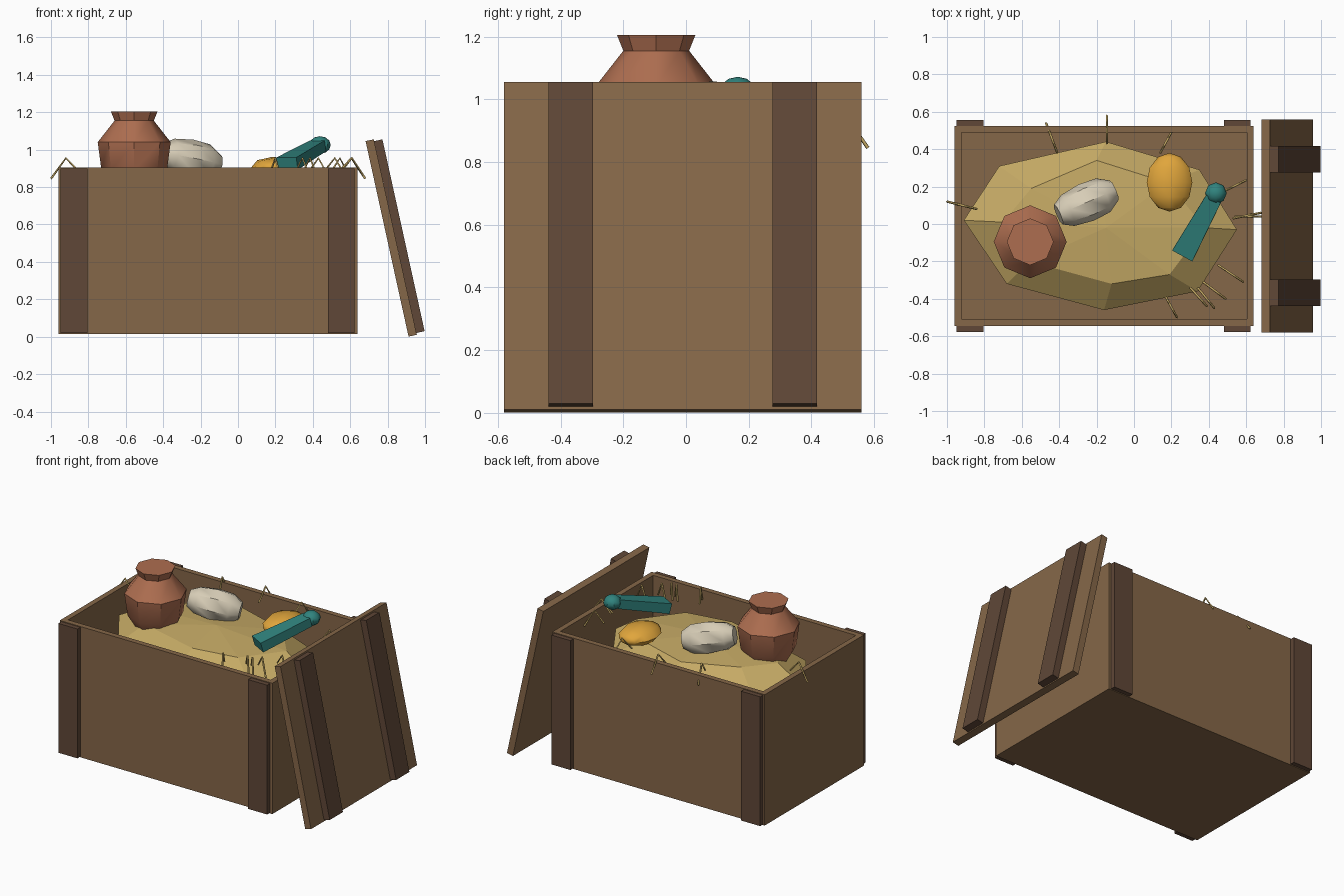
import bpy, bmesh
from math import radians, cos, sin, tau
from mathutils import Matrix, Vector

if "Cube" in bpy.data.objects:
    bpy.data.objects.remove(bpy.data.objects["Cube"])


def material(name, rgb):
    m = bpy.data.materials.new(name)
    m.diffuse_color = (*rgb, 1)
    m.use_nodes = True
    m.node_tree.nodes["Principled BSDF"].inputs["Base Color"].default_value = m.diffuse_color
    return m


WOOD = material("wood", (.235, .135, .065))
DARK = material("dark_wood", (.115, .063, .038))
STRAW = material("straw", (.56, .40, .13))
CLAY = material("clay", (.42, .155, .08))
IVORY = material("ivory", (.68, .61, .47))
AMBER = material("amber", (.75, .38, .045))
TEAL = material("teal", (.03, .23, .21))


def finish(name, bm, mat, matrix=Matrix(), smooth=None):
    bmesh.ops.recalc_face_normals(bm, faces=bm.faces)
    me = bpy.data.meshes.new(name)
    bm.to_mesh(me)
    bm.free()
    me.materials.append(mat)
    ob = bpy.data.objects.new(name, me)
    ob.matrix_world = matrix
    bpy.context.collection.objects.link(ob)
    if smooth:
        bpy.ops.object.select_all(action='DESELECT')
        ob.select_set(True)
        bpy.context.view_layer.objects.active = ob
        bpy.ops.object.shade_smooth_by_angle(angle=radians(smooth))
    return ob


def box(name, centre, size, mat, tilt=0):
    bm = bmesh.new()
    bmesh.ops.create_cube(bm, size=1, matrix=Matrix.Diagonal((*size, 1)))
    return finish(name, bm, mat, Matrix.Translation(centre) @ Matrix.Rotation(tilt, 4, 'Y'))


def lathe(name, profile, mat, matrix, sides=8, smooth=40):
    """Revolve (radius, z) points into a closed low-poly solid."""
    bm = bmesh.new()
    rings = [[bm.verts.new((r * cos(tau * i / sides), r * sin(tau * i / sides), z))
              for i in range(sides)] for r, z in profile]
    for a, b in zip(rings, rings[1:]):
        for i in range(sides):
            j = (i + 1) % sides
            bm.faces.new((a[i], a[j], b[j], b[i]))
    bm.faces.new(rings[0])
    bm.faces.new(rings[-1])
    return finish(name, bm, mat, matrix, smooth)


def ball(name, centre, scale, mat, turn=Matrix(), rings=6):
    bm = bmesh.new()
    bmesh.ops.create_uvsphere(bm, u_segments=8, v_segments=rings, radius=1,
                              matrix=Matrix.Diagonal((*scale, 1)) @ turn)
    return finish(name, bm, mat, Matrix.Translation(centre), 40)


# Crate: box with an inset, hollowed top
bm = bmesh.new()
bmesh.ops.create_cube(bm, size=1, matrix=Matrix.Translation((-.16, -.01, .46))
                      @ Matrix.Diagonal((1.6, 1.07, .89, 1)))
top = max(bm.faces, key=lambda f: f.calc_center_median().z)
bmesh.ops.inset_region(bm, faces=[top], thickness=.052)
hole = bmesh.ops.extrude_face_region(bm, geom=[top])
bmesh.ops.translate(bm, vec=(0, 0, -.83),
                    verts=[v for v in hole["geom"] if isinstance(v, bmesh.types.BMVert)])
if top.is_valid:
    bm.faces.remove(top)
finish("crate", bm, WOOD)

# Corner battens on the front and back
for x, sx in ((-.877, "left"), (.552, "right")):
    for y, sy in ((-.56, "front"), (.54, "back")):
        box(f"{sy}_{sx}_batten", (x, y, .46), (.143, .034, .88), DARK)

# Lid leaning on the right side
LEAN = radians(-12.4)
box("lid", (.819, -.01, .528), (.045, 1.14, 1.07), WOOD, LEAN)
for y in (-.367, .347):
    box("lid_batten", (.863, y, .5375), (.045, .142, 1.05), DARK, LEAN)

# Straw mound: outer rim, upper ring and peak, with a mirrored underside
rim = [(-.91, .02), (-.68, -.32), (-.16, -.46), (.34, -.36),
       (.55, -.03), (.35, .29), (-.15, .44), (-.72, .31)]
ring = [(-.70, .01), (-.56, -.20), (-.12, -.32), (.19, -.27),
        (.38, -.02), (.18, .22), (-.20, .34), (-.55, .19)]
bm = bmesh.new()
levels = [[bm.verts.new((x, y, z)) for x, y in pts]
          for pts, z in ((ring, .60), (rim, .74), (ring, .855))]
for a, b in zip(levels, levels[1:]):
    for i in range(8):
        j = (i + 1) % 8
        bm.faces.new((a[i], a[j], b[j], b[i]))
bm.faces.new(levels[0])
peak = bm.verts.new((-.15, -.02, .89))
for i in range(8):
    bm.faces.new((levels[2][i], levels[2][(i + 1) % 8], peak))
finish("straw_mound", bm, STRAW)

# Loose bent straws: start and end in plan
straws = [(-.84, .08, -1.0, .12), (-.41, .38, -.47, .54), (-.145, .43, -.145, .58),
          (.14, .38, .205, .50), (.49, .18, .60, .235), (.53, .03, .68, .06),
          (.54, .04, .68, .04), (.45, -.22, .585, -.31), (.34, -.34, .43, -.45),
          (.30, -.34, .39, -.44), (.37, -.31, .49, -.40), (.17, -.39, .23, -.50)]
for x0, y0, x1, y1 in straws:
    cu = bpy.data.curves.new("straw_strand", 'CURVE')
    cu.dimensions = '3D'
    cu.bevel_depth, cu.bevel_resolution, cu.use_fill_caps = .006, 0, True
    sp = cu.splines.new('POLY')
    sp.points.add(2)
    for p, co in zip(sp.points, ((x0, y0, .87), ((x0 + x1) / 2, (y0 + y1) / 2, .955),
                                 (x1, y1, .845))):
        p.co = (*co, 1)
    cu.materials.append(STRAW)
    bpy.context.collection.objects.link(bpy.data.objects.new("straw_strand", cu))

# Clay pot
lathe("clay_pot", [(.12, .80), (.175, .89), (.195, 1.04), (.105, 1.155), (.125, 1.205)],
      CLAY, Matrix.Translation((-.555, -.095, 0)))

# Ivory jar lying on its side
axis = Vector((.88, .38, -.18))
lathe("ivory_jar", [(.058, -.165), (.09, -.11), (.105, 0), (.098, .1), (.058, .165)], IVORY,
      Matrix.Translation((-.255, .115, .95)) @ axis.to_track_quat('Z', 'Y').to_matrix().to_4x4())

# Amber fruit-shaped stone, poles along y
ball("amber_stone", (.19, .223, .902), (.122, .157, .06), AMBER, Matrix.Rotation(radians(90), 4, 'X'))

# Teal rod: tapered bar with a ball end
low, high = Vector((.262, -.163, .925)), Vector((.428, .14, 1.02))
along = (high - low).normalized()
side = along.cross(Vector((0, 0, 1))).normalized()
up = side.cross(along)
bm = bmesh.new()
ends = [[bm.verts.new(c + side * w * a + up * h * b) for a, b in ((-1, -1), (1, -1), (1, 1), (-1, 1))]
        for c, w, h in ((low, .061, .034), (high, .044, .03))]
for i in range(4):
    j = (i + 1) % 4
    bm.faces.new((ends[0][i], ends[0][j], ends[1][j], ends[1][i]))
for e in ends:
    bm.faces.new(e)
finish("teal_rod", bm, TEAL)
ball("teal_knob", (.438, .165, 1.025), (.058, .058, .047), TEAL)
